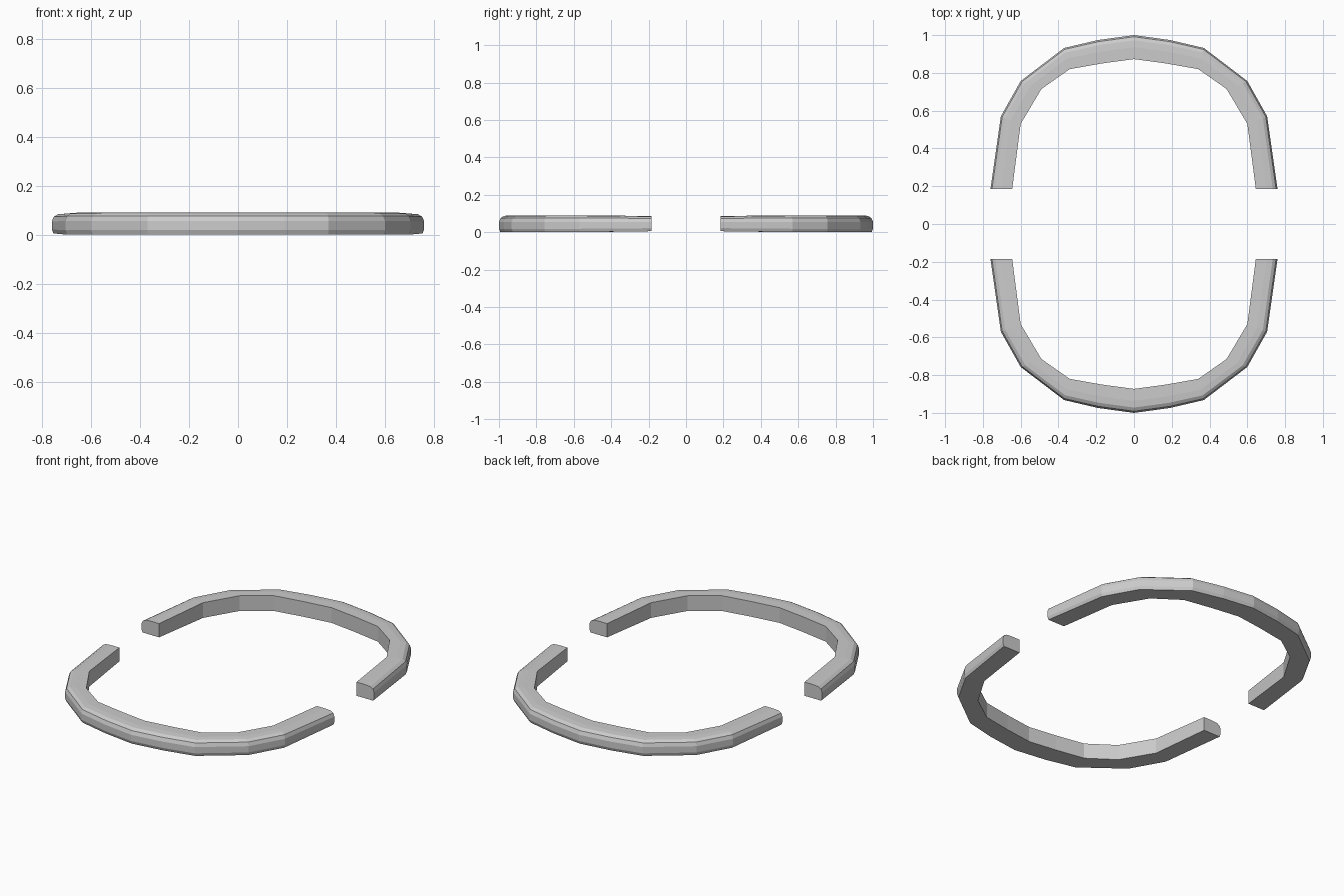
import bpy, bmesh
from mathutils import Vector

if "Cube" in bpy.data.objects:
    bpy.data.objects.remove(bpy.data.objects["Cube"])

# Matching outer and inner plan points of one quarter, from the gap to the tip
OUTER = [(0.76, 0.185), (0.705, 0.57), (0.60, 0.757), (0.37, 0.932), (0.19, 0.974), (0, 1.0)]
INNER = [(0.645, 0.185), (0.60, 0.53), (0.49, 0.715), (0.34, 0.82), (0.17, 0.85), (0, 0.873)]
# Cross-section: fraction of the way from outer to inner edge, height
SECTION = [(0.06, 0.0), (0.0, 0.018), (0.0, 0.055), (0.07, 0.076),
           (0.22, 0.087), (0.5, 0.09), (1.0, 0.09), (1.0, 0.0)]


def make_half(name, side):
    """One C-shaped half; side is +1 for the back, -1 for the front."""
    bm = bmesh.new()
    path = list(zip(OUTER, INNER))
    path += [((-o[0], o[1]), (-i[0], i[1])) for o, i in reversed(path[:-1])]
    rings = []
    for k, (o, i) in enumerate(path):
        end = k in (0, len(path) - 1)
        ring = []
        for t, z in SECTION:
            p = Vector(o).lerp(Vector(i), t)
            if end:  # ends are slightly slimmer and cut square
                z = 0.005 + z * 0.9
            ring.append(bm.verts.new((p.x, p.y * side, z)))
        rings.append(ring)
    n = len(SECTION)
    for a, b in zip(rings, rings[1:]):
        for j in range(n):
            bm.faces.new((a[j], a[(j + 1) % n], b[(j + 1) % n], b[j]))
    bm.faces.new(rings[0])
    bm.faces.new(rings[-1])
    bmesh.ops.recalc_face_normals(bm, faces=bm.faces[:])
    mesh = bpy.data.meshes.new(name)
    bm.to_mesh(mesh)
    bm.free()
    obj = bpy.data.objects.new(name, mesh)
    bpy.context.collection.objects.link(obj)


# Two facing halves of the split ring
make_half("back_half_ring", 1)
make_half("front_half_ring", -1)
